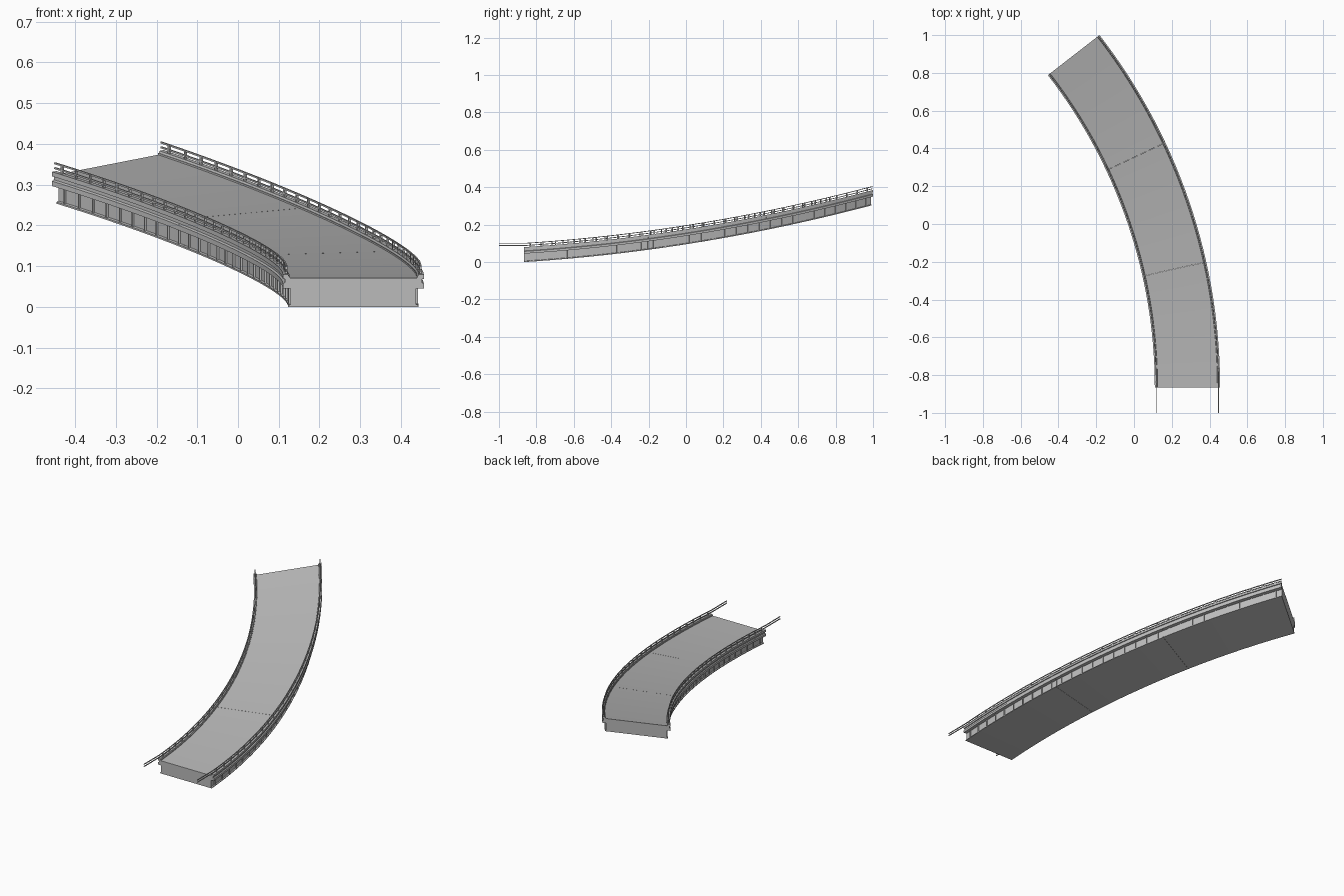
import bpy
import bmesh
import math

cube = bpy.data.objects.get("Cube")
if cube:
    bpy.data.objects.remove(cube, do_unlink=True)

RADIUS, TURN = 2.87, math.radians(37.8)   # plan curve of the centre line
CENTRE_X, START_Y = -2.587, -0.865
BAYS, SPANS = 30, 3
STEP = TURN / BAYS


def material(name, value):
    mat = bpy.data.materials.new(name)
    mat.use_nodes = True
    colour = (value, value, value, 1)
    mat.diffuse_color = colour
    mat.node_tree.nodes["Principled BSDF"].inputs["Base Color"].default_value = colour
    return mat


GREY = material("concrete grey", 0.5)


def place(angle, u, z, back=0):
    """Point at a turn angle, sideways offset u and height z above the soffit."""
    r = RADIUS + u
    y = START_Y + r * math.sin(angle)
    t = y - START_Y
    rise = 0.0634 * t + 0.0537 * t * t
    return (CENTRE_X + r * math.cos(angle), y - back, z + rise)


def sweep(bm, profile, stations):
    """Loft a closed profile along (angle, back) stations and cap both ends."""
    rings = [[bm.verts.new(place(a, u, z, back)) for u, z in profile]
             for a, back in stations]
    n = len(profile)
    for r0, r1 in zip(rings, rings[1:]):
        for i in range(n):
            j = (i + 1) % n
            bm.faces.new((r0[i], r0[j], r1[j], r1[i]))
    bm.faces.new(rings[0])
    bm.faces.new(rings[-1])


def finish(name, bm):
    bmesh.ops.recalc_face_normals(bm, faces=bm.faces)
    mesh = bpy.data.meshes.new(name)
    bm.to_mesh(mesh)
    bm.free()
    mesh.materials.append(GREY)
    obj = bpy.data.objects.new(name, mesh)
    bpy.context.collection.objects.link(obj)
    bpy.ops.object.select_all(action='DESELECT')
    obj.select_set(True)
    bpy.context.view_layer.objects.active = obj
    bpy.ops.object.shade_smooth_by_angle(angle=math.radians(25))


def box(u0, u1, z0, z1):
    return [(u0, z0), (u1, z0), (u1, z1), (u0, z1)]


def symmetric(half):
    return half + [(-u, z) for u, z in reversed(half)]


# Cross-sections, given from the bottom up on the outer side
girder = symmetric([(0.160, 0), (0.160, 0.004), (0.154, 0.006), (0.154, 0.046)])
deck = symmetric([(0.173, 0.045), (0.173, 0.057), (0.168, 0.060), (0.168, 0.071)])
kerb = [(0.156, 0.069), (0.173, 0.069), (0.173, 0.080), (0.160, 0.080),
        (0.158, 0.075), (0.156, 0.075)]

# Three spans separated by fine expansion joints
per_span = BAYS // SPANS
for s in range(SPANS):
    angles = [(s * per_span + i) * STEP for i in range(per_span + 1)]
    if s > 0:
        angles[0] += 0.0003
    stations = [(a, 0) for a in angles]
    for name, profile in (("girder", girder), ("deck", deck)):
        bm = bmesh.new()
        sweep(bm, profile, stations)
        finish(f"{name}_span_{s + 1}", bm)

full = [(i * STEP, 0) for i in range(BAYS + 1)]
for side, label in ((-1, "inner"), (1, "outer")):
    # Kerb along the deck edge
    bm = bmesh.new()
    sweep(bm, [(side * u, z) for u, z in kerb], full)
    finish(f"{label}_kerb", bm)

    # Two handrails running straight on past the low end
    bm = bmesh.new()
    c = side * 0.165
    for z in (0.088, 0.100):
        sweep(bm, box(c - 0.002, c + 0.002, z - 0.002, z + 0.002),
              [(0, 0.135)] + full)
    finish(f"{label}_handrails", bm)

    # Railing posts, one per bay
    bm = bmesh.new()
    for i in range(BAYS):
        a = (i + 0.5) * STEP
        sweep(bm, box(c - 0.003, c + 0.003, 0.079, 0.101),
              [(a - 0.001, 0), (a + 0.001, 0)])
    finish(f"{label}_railing_posts", bm)

    # Vertical stiffeners on the girder web
    bm = bmesh.new()
    for i in range(BAYS):
        a = (i + 0.5) * STEP
        sweep(bm, box(side * 0.152, side * 0.159, 0.003, 0.046),
              [(a - 0.0008, 0), (a + 0.0008, 0)])
    finish(f"{label}_stiffeners", bm)
